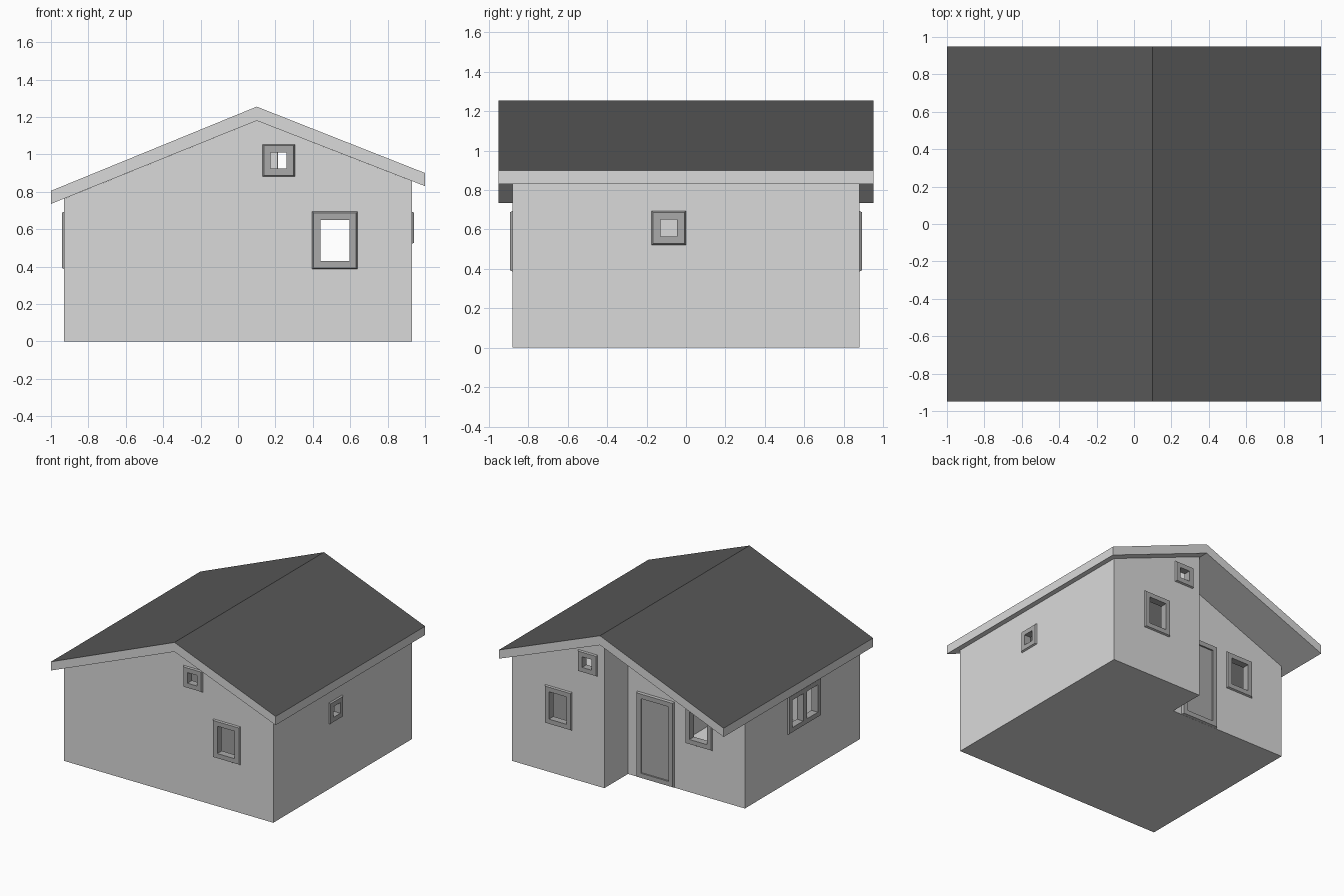
import bpy
import bmesh
from mathutils import Vector

cube = bpy.data.objects.get("Cube")
if cube:
    bpy.data.objects.remove(cube, do_unlink=True)


def material(name, value):
    m = bpy.data.materials.new(name)
    m.use_nodes = True
    colour = (value, value, value, 1)
    m.diffuse_color = colour
    m.node_tree.nodes["Principled BSDF"].inputs["Base Color"].default_value = colour
    return m


plaster = material("light grey plaster", 0.7)
slate = material("dark grey roofing", 0.097)
trim = material("mid grey trim", 0.4)


def finish(name, bm, *mats):
    bmesh.ops.recalc_face_normals(bm, faces=bm.faces)
    me = bpy.data.meshes.new(name)
    bm.to_mesh(me)
    bm.free()
    for m in mats:
        me.materials.append(m)
    ob = bpy.data.objects.new(name, me)
    bpy.context.collection.objects.link(ob)
    return ob


def prism(name, profile, y0, y1, *mats):
    """Extrude an x-z profile along y."""
    bm = bmesh.new()
    face = bm.faces.new([bm.verts.new((x, y0, z)) for x, z in profile])
    new = bmesh.ops.extrude_face_region(bm, geom=[face])["geom"]
    bmesh.ops.translate(bm, vec=(0, y1 - y0, 0),
                        verts=[v for v in new if isinstance(v, bmesh.types.BMVert)])
    return finish(name, bm, *mats)


def box(name, lo, hi, *mats):
    (x0, y0, z0), (x1, y1, z1) = lo, hi
    return prism(name, [(x0, z0), (x1, z0), (x1, z1), (x0, z1)], y0, y1, *mats)


# Wall faces: outward normal, horizontal direction, distance from the centre
WALL = 0.045
X, Y = Vector((1, 0, 0)), Vector((0, 1, 0))
SIDES = {
    "front": (-Y, X, 0.88),
    "back": (Y, X, 0.88),
    "porch": (Y, X, 0.58),
    "right": (X, Y, 0.93),
    "left": (-X, Y, 0.93),
}


def place(side, u, out, z):
    n, across, dist = SIDES[side]
    return n * (dist + out) + across * u + Vector((0, 0, z))


def side_box(name, side, u0, u1, z0, z1, out0, out1, *mats):
    a, b = place(side, u0, out0, z0), place(side, u1, out1, z1)
    return box(name, [min(p) for p in zip(a, b)], [max(p) for p in zip(a, b)], *mats)


def frame(name, side, u0, u1, z0, z1, proud=0.012, back=-WALL):
    """Frame with a sloped outer edge and a lining through the wall."""
    bm = bmesh.new()
    loops = []
    for inset, out in [(0, -0.002), (0.008, proud), (0.045, proud), (0.045, back)]:
        a, b, c, d = u0 + inset, u1 - inset, z0 + inset, z1 - inset
        loops.append([bm.verts.new(place(side, u, out, z))
                      for u, z in [(a, c), (b, c), (b, d), (a, d)]])
    for i, loop in enumerate(loops):
        after = loops[(i + 1) % 4]
        for j in range(4):
            k = (j + 1) % 4
            bm.faces.new([loop[j], loop[k], after[k], after[j]])
    return finish(name, bm, trim)


# Walls: gabled block, later hollowed out
walls = prism("walls", [(-0.93, 0), (0.93, 0), (0.93, 0.857), (0.1, 1.18), (-0.93, 0.763)],
              -0.88, 0.88, plaster)
cutters = [
    box("porch_cutter", (-1.2, 0.58, -0.2), (0.11, 1.2, 1.5)),
    box("right_room_cutter", (0.125, -0.835, 0.02), (0.885, 0.835, 0.69)),
    box("left_room_cutter", (-0.885, -0.835, 0.02), (0.08, 0.535, 0.69)),
    box("right_attic_cutter", (0.125, -0.835, 0.715), (0.885, 0.835, 1.5)),
    box("left_attic_cutter", (-0.885, -0.835, 0.715), (0.08, 0.535, 1.5)),
]

# Windows: frame and opening
windows = [
    ("front_window", "front", 0.395, 0.64, 0.385, 0.695),
    ("front_gable_window", "front", 0.13, 0.305, 0.88, 1.055),
    ("back_window", "back", 0.395, 0.64, 0.385, 0.695),
    ("back_gable_window", "back", 0.17, 0.345, 0.88, 1.055),
    ("porch_window", "porch", -0.645, -0.4, 0.385, 0.695),
    ("right_window", "right", -0.175, 0, 0.52, 0.695),
    ("left_window", "left", -0.375, 0.04, 0.385, 0.695),
]
for name, side, u0, u1, z0, z1 in windows:
    frame(name + "_frame", side, u0, u1, z0, z1)
    e = 0.042
    cutters.append(side_box(name + "_cutter", side, u0 + e, u1 - e, z0 + e, z1 - e, -0.07, 0.05))
side_box("left_window_mullion", "left", -0.19, -0.145, 0.42, 0.66, -WALL, 0.012, trim)

# Cut the openings, then drop the cutters
for c in cutters:
    mod = walls.modifiers.new(c.name, "BOOLEAN")
    mod.operation, mod.solver, mod.object = "DIFFERENCE", "EXACT", c
bpy.context.view_layer.update()
evaluated = walls.evaluated_get(bpy.context.evaluated_depsgraph_get())
hollow = bpy.data.meshes.new_from_object(evaluated)
walls.modifiers.clear()
walls.data = hollow
for c in cutters:
    bpy.data.objects.remove(c, do_unlink=True)

# Door: frame and leaf on the recessed wall
frame("door_frame", "porch", -0.305, 0.03, 0, 0.69, 0.016, -0.01)
side_box("door_leaf", "porch", -0.262, -0.013, 0.043, 0.647, -0.002, 0.004, trim)

# Roof: bent slab, dark on the upward faces only
roof = prism("roof", [(-1, 0.735), (0.1, 1.18), (1, 0.83), (1, 0.9), (0.1, 1.255), (-1, 0.805)],
             -0.95, 0.95, plaster, slate)
for p in roof.data.polygons:
    p.material_index = 1 if p.normal.z > 0.5 else 0
